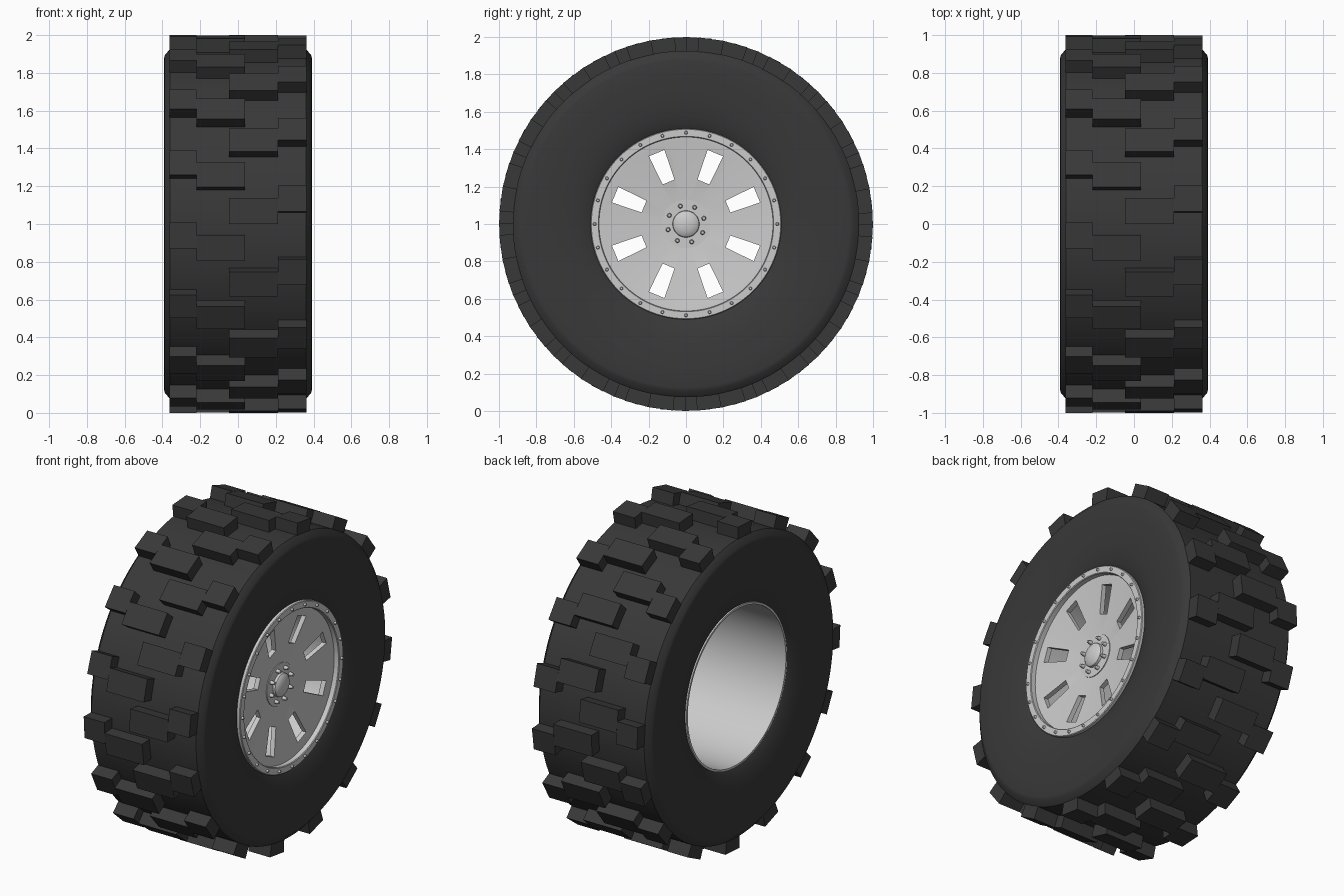
import bpy, bmesh
from math import sin, cos, pi, radians
from mathutils import Matrix

if "Cube" in bpy.data.objects:
    bpy.data.objects.remove(bpy.data.objects["Cube"])

AXLE_Z = 1.0


def pt(x, r, a):
    """Point at axial x, radius r, angle a (0 = front, 90 deg = top)."""
    return (x, -r * cos(a), AXLE_Z + r * sin(a))


def finish(bm, name, mat=None, smooth=True):
    bmesh.ops.remove_doubles(bm, verts=bm.verts, dist=1e-5)
    bmesh.ops.recalc_face_normals(bm, faces=bm.faces)
    me = bpy.data.meshes.new(name)
    bm.to_mesh(me)
    bm.free()
    ob = bpy.data.objects.new(name, me)
    bpy.context.collection.objects.link(ob)
    if mat:
        me.materials.append(mat)
    if smooth:
        smooth_it(ob)
    return ob


def activate(ob):
    bpy.ops.object.select_all(action='DESELECT')
    ob.select_set(True)
    bpy.context.view_layer.objects.active = ob


def smooth_it(ob):
    activate(ob)
    bpy.ops.object.shade_smooth_by_angle(angle=radians(30))


def lathe(name, profile, mat=None, seg=96, smooth=True):
    """Spin a closed (x, r) profile about the axle."""
    bm = bmesh.new()
    rings = [[bm.verts.new(pt(x, r, 2 * pi * i / seg)) for x, r in profile] for i in range(seg)]
    n = len(profile)
    for i in range(seg):
        a, b = rings[i], rings[(i + 1) % seg]
        for j in range(n):
            k = (j + 1) % n
            if profile[j][1] == 0 and profile[k][1] == 0:
                continue
            bm.faces.new((a[j], a[k], b[k], b[j]))
    bmesh.ops.dissolve_degenerate(bm, dist=1e-6, edges=bm.edges)
    return finish(bm, name, mat, smooth)


def prism(bm, low, high):
    """Six-sided block from two matching quads."""
    a = [bm.verts.new(p) for p in low]
    b = [bm.verts.new(p) for p in high]
    bm.faces.new(a)
    bm.faces.new(b)
    for i in range(4):
        j = (i + 1) % 4
        bm.faces.new((a[i], a[j], b[j], b[i]))


def bolts(name, count, radius, size, height, x, offset):
    bm = bmesh.new()
    for i in range(count):
        m = Matrix.Translation(pt(x, radius, offset + 2 * pi * i / count)) @ Matrix.Rotation(pi / 2, 4, 'Y')
        bmesh.ops.create_cone(bm, cap_ends=True, segments=12, radius1=size, radius2=size * 0.65,
                              depth=height, matrix=m)
    return finish(bm, name, mat_rim)


mat_tyre = bpy.data.materials.new("rubber")
mat_tyre.diffuse_color = (0.04, 0.04, 0.04, 1)
mat_tyre.use_nodes = True
mat_tyre.node_tree.nodes["Principled BSDF"].inputs["Base Color"].default_value = mat_tyre.diffuse_color
mat_rim = bpy.data.materials.new("metal")
mat_rim.diffuse_color = (0.6, 0.6, 0.6, 1)
mat_rim.use_nodes = True
mat_rim.node_tree.nodes["Principled BSDF"].inputs["Base Color"].default_value = mat_rim.diffuse_color

# Tyre carcass: half profile mirrored across x = 0
half = [(0.335, 0.487), (0.347, 0.505), (0.36, 0.535), (0.373, 0.58), (0.383, 0.64),
        (0.389, 0.71), (0.392, 0.79), (0.392, 0.875), (0.388, 0.893), (0.36, 0.926)]
lathe("tyre", half + [(-x, r) for x, r in reversed(half)], mat_tyre, 128)

# Tread lugs: four rows of 16 blocks (x range, start angle)
bm = bmesh.new()
rows = [(-0.362, -0.22, 15.1), (-0.22, 0.038, 11.25), (-0.048, 0.213, 0.0), (0.213, 0.362, 3.85)]
for x0, x1, start in rows:
    for i in range(16):
        a0 = radians(start + 22.5 * i)
        a1 = a0 + radians(7.85)
        quads = [[pt(x0, r, a0), pt(x1, r, a0), pt(x1, r, a1), pt(x0, r, a1)] for r in (0.915, 1.0)]
        prism(bm, *quads)
bmesh.ops.recalc_face_normals(bm, faces=bm.faces)
me = bpy.data.meshes.new("tread_lugs")
bm.to_mesh(me)
bm.free()
me.materials.append(mat_tyre)
bpy.context.collection.objects.link(bpy.data.objects.new("tread_lugs", me))

# Rim barrel and outer bolt ring
lathe("rim_barrel", [(-0.35, 0.482), (-0.35, 0.495), (0.35, 0.495), (0.35, 0.482)], mat_rim)
lathe("rim_ring", [(0.335, 0.465), (0.335, 0.51), (0.366, 0.51), (0.37, 0.506), (0.37, 0.469), (0.366, 0.465)],
      mat_rim)

# Dished wheel disc with eight windows cut through
disc = lathe("wheel_disc", [(0.285, 0.0), (0.285, 0.13), (0.335, 0.44), (0.338, 0.484),
                            (0.308, 0.484), (0.305, 0.44), (0.255, 0.13), (0.255, 0.0)], mat_rim, smooth=False)
bm = bmesh.new()
for i in range(8):
    a = radians(22.5 + 45 * i)
    quads = []
    for x in (0.15, 0.45):
        q = []
        for r, w in ((0.243, -0.034), (0.41, -0.045), (0.41, 0.045), (0.243, 0.034)):
            q.append((x, r * cos(a) - w * sin(a), AXLE_Z + r * sin(a) + w * cos(a)))
        quads.append(q)
    prism(bm, *quads)
cutter = finish(bm, "window_cutter", smooth=False)
cutter.hide_render = True
mod = disc.modifiers.new("windows", 'BOOLEAN')
mod.operation = 'DIFFERENCE'
mod.solver = 'EXACT'
mod.object = cutter
activate(disc)
bpy.ops.object.modifier_apply(modifier=mod.name)
bpy.data.objects.remove(cutter)
smooth_it(disc)

# Hub flange and domed cap
lathe("hub_flange", [(0.27, 0.0), (0.27, 0.13), (0.29, 0.13), (0.29, 0.0)], mat_rim, 64)
lathe("hub_cap", [(0.28, 0.0), (0.28, 0.073), (0.305, 0.07), (0.313, 0.06), (0.32, 0.04), (0.324, 0.02), (0.325, 0.0)],
      mat_rim, 48)

# Bolts on hub and ring
bolts("hub_bolts", 8, 0.1, 0.013, 0.03, 0.3, pi - radians(17.5))
bolts("ring_bolts", 24, 0.488, 0.01, 0.016, 0.374, 0)
